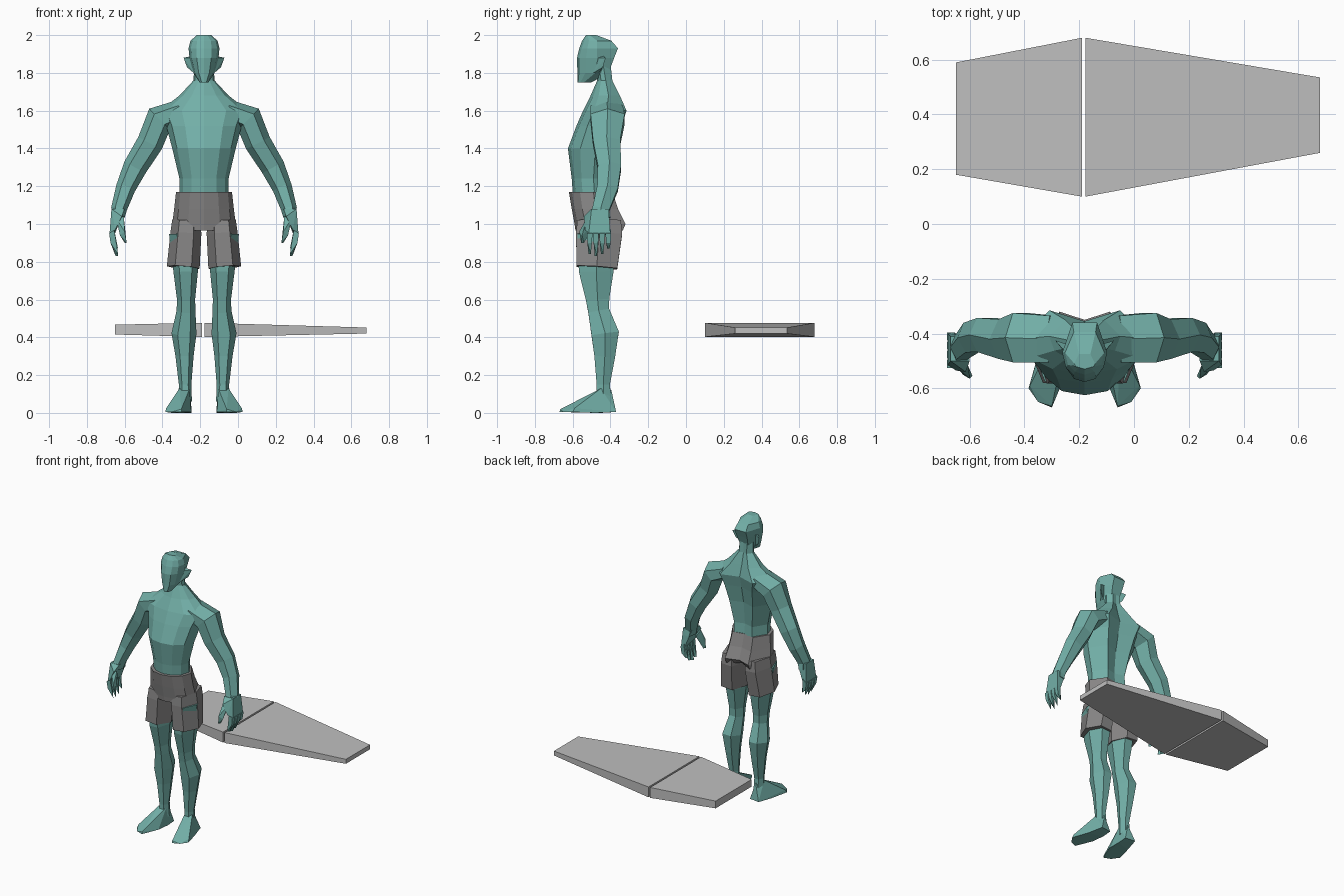
import bpy, bmesh, math
from mathutils import Vector

CX = -0.18  # centre line of the figure


def material(name, rgb):
    m = bpy.data.materials.new(name)
    m.diffuse_color = (*rgb, 1)
    return m


SKIN = material("teal_skin", (0.17, 0.43, 0.39))
CLOTH = material("grey_cloth", (0.25, 0.245, 0.245))
BOARD = material("light_grey_board", (0.52, 0.52, 0.52))


def finish(name, bm, mat, mirror=False, x=CX):
    bmesh.ops.recalc_face_normals(bm, faces=bm.faces)
    me = bpy.data.meshes.new(name)
    bm.to_mesh(me)
    bm.free()
    me.materials.append(mat)
    ob = bpy.data.objects.new(name, me)
    ob.location.x = x
    bpy.context.collection.objects.link(ob)
    if mirror:
        mod = ob.modifiers.new("mirror", 'MIRROR')
        mod.use_mirror_merge = False
    return ob


def skin_rings(bm, rings):
    """Bridge a list of equal-length point rings and cap both ends."""
    vs = [[bm.verts.new(p) for p in r] for r in rings]
    n = len(vs[0])
    for a, b in zip(vs, vs[1:]):
        for i in range(n):
            j = (i + 1) % n
            bm.faces.new((a[i], a[j], b[j], b[i]))
    bm.faces.new(vs[0])
    bm.faces.new(vs[-1])


def trunk(name, levels, mat):
    """Symmetric loft: z, half width, front y, side y, back y, spine groove."""
    rings = []
    for z, w, yf, ym, yb, g in levels:
        half = [(0, yf), (.5 * w, yf + .015 * min(1, w / .1)),
                (.85 * w, yf + .45 * (ym - yf)), (w, ym),
                (.55 * w, yb), (0, yb - g)]
        full = half + [(-x, y) for x, y in half[-2:0:-1]]
        rings.append([(x, y, z) for x, y in full])
    bm = bmesh.new()
    skin_rings(bm, rings)
    return finish(name, bm, mat)


def limb(name, path, mat, n=6):
    """Loft along a path: x, y, z, side radius, depth radius."""
    pts = [Vector(p[:3]) for p in path]
    rings = []
    for i, p in enumerate(path):
        a = (pts[i] - pts[i - 1]).normalized() if i else Vector()
        b = (pts[i + 1] - pts[i]).normalized() if i < len(pts) - 1 else Vector()
        t = (a + b).normalized()
        depth = Vector((0, 1, 0))
        depth = (depth - t * depth.dot(t)).normalized()
        side = t.cross(depth)
        k = 1 / math.sin(math.pi / 3)
        rings.append([pts[i] + side * p[3] * math.cos(q) + depth * p[4] * k * math.sin(q)
                      for q in (math.tau * j / n for j in range(n))])
    bm = bmesh.new()
    skin_rings(bm, rings)
    return finish(name, bm, mat, True)


def hull(name, points, mat, mirror=True, x=CX):
    bm = bmesh.new()
    for p in points:
        bm.verts.new(p)
    bmesh.ops.convex_hull(bm, input=bm.verts)
    return finish(name, bm, mat, mirror, x)


# Torso and neck
trunk("torso", [
    (1.10, .13, -.595, -.48, -.39, .01),
    (1.24, .13, -.605, -.49, -.395, .02),
    (1.40, .168, -.625, -.48, -.37, .03),
    (1.52, .20, -.58, -.45, -.34, .035),
    (1.60, .235, -.545, -.42, -.315, .04),
    (1.68, .13, -.505, -.41, -.35, .03),
    (1.76, .056, -.47, -.425, -.39, .01),
    (1.85, .05, -.48, -.44, -.40, 0)], SKIN)

# Head and ears
trunk("head", [
    (1.75, .024, -.575, -.54, -.50, 0),
    (1.80, .056, -.575, -.48, -.41, 0),
    (1.88, .077, -.577, -.47, -.38, 0),
    (1.93, .082, -.565, -.47, -.36, 0),
    (1.97, .072, -.55, -.47, -.395, 0),
    (2.00, .038, -.53, -.51, -.475, 0)], SKIN)
hull("ears", [(.06, -.48, 1.88), (.06, -.44, 1.89), (.108, -.425, 1.88),
              (.09, -.44, 1.83), (.055, -.49, 1.80), (.055, -.46, 1.80)], SKIN)

# Arms
limb("arms", [
    (.12, -.42, 1.60, .06, .085),
    (.235, -.415, 1.555, .078, .09),
    (.285, -.42, 1.43, .07, .072),
    (.365, -.405, 1.30, .064, .062),
    (.415, -.415, 1.19, .052, .055),
    (.45, -.45, 1.08, .042, .045),
    (.455, -.455, 1.04, .036, .055)], SKIN)

# Hands: palm, four fingers, thumb
hull("palms", [(.42, -.50, 1.08), (.49, -.50, 1.08), (.42, -.41, 1.08), (.49, -.41, 1.08),
               (.435, -.54, 1.04), (.47, -.535, .97), (.50, -.515, .95),
               (.475, -.40, .94), (.50, -.40, .95)], SKIN)
for i in range(4):
    y = -.51 + .033 * i
    tip = (.84, .83, .84, .87)[i]
    hull("finger_%d" % (i + 1), [
        (.475, y - .015, .97), (.502, y - .015, .95), (.475, y + .015, .97),
        (.502, y + .015, .95), (.495, y - .012, .90), (.495, y + .012, .90),
        (.455, y - .006, tip), (.468, y + .006, tip)], SKIN)
hull("thumbs", [(.425, -.52, 1.04), (.465, -.525, 1.03), (.44, -.485, 1.0),
                (.42, -.565, .96), (.445, -.55, .94), (.41, -.555, .90),
                (.42, -.54, .90)], SKIN)

# Legs
limb("legs", [
    (.105, -.475, .95, .08, .10),
    (.097, -.475, .75, .065, .092),
    (.095, -.468, .60, .048, .062),
    (.095, -.462, .54, .05, .056),
    (.106, -.428, .42, .066, .073),
    (.103, -.43, .30, .048, .055),
    (.10, -.438, .15, .033, .035),
    (.10, -.435, .06, .036, .04)], SKIN)

# Feet
hull("feet", [(.065, -.38, .005), (.14, -.37, .005), (.07, -.55, .005), (.12, -.67, .005),
              (.17, -.65, .005), (.205, -.60, .005), (.12, -.665, .02), (.20, -.59, .025),
              (.17, -.48, 0), (.065, -.45, 0), (.085, -.50, .09), (.12, -.50, .09),
              (.075, -.45, .13), (.13, -.45, .13), (.10, -.395, .12)], SKIN)

# Shorts: hips and legs
trunk("shorts_hips", [
    (1.17, .148, -.62, -.49, -.39, .015),
    (1.08, .158, -.605, -.48, -.36, .02),
    (1.00, .168, -.59, -.465, -.32, .03),
    (.965, .172, -.585, -.465, -.335, .05)], CLOTH)
limb("shorts_legs", [
    (.092, -.46, 1.02, .076, .115),
    (.096, -.46, .95, .082, .122),
    (.11, -.472, .77, .087, .108)], CLOTH)


# Board in two tapered sections; each end: x, y range, z range
def board(name, *ends):
    hull(name, [(x, y, z) for x, y0, y1, z0, z1 in ends
                for y in (y0, y1) for z in (z0, z1)], BOARD, False, 0)


board("board_short_section", (-.65, .18, .59, .415, .467), (-.19, .10, .68, .402, .477))
board("board_long_section", (-.177, .10, .68, .402, .477), (.68, .26, .535, .42, .452))
